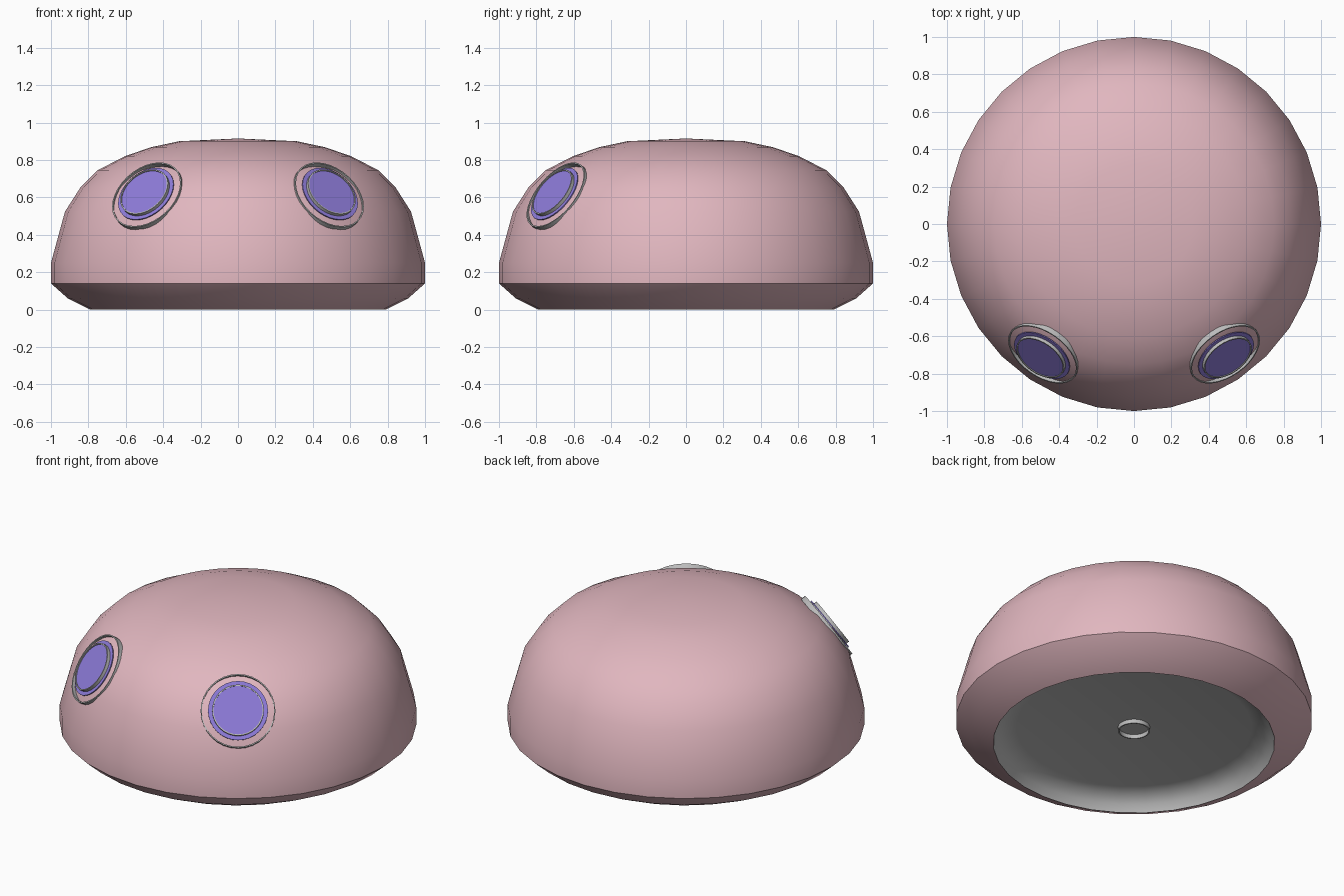
import bpy, bmesh, math
from mathutils import Vector

if "Cube" in bpy.data.objects:
    bpy.data.objects.remove(bpy.data.objects["Cube"])


def material(name, color):
    m = bpy.data.materials.new(name)
    m.use_nodes = True
    m.diffuse_color = (*color, 1)
    m.node_tree.nodes["Principled BSDF"].inputs["Base Color"].default_value = (*color, 1)
    return m


PINK = material("soft pink", (0.75, 0.47, 0.52))
GREY = material("light grey", (0.5, 0.5, 0.5))
VIOLET = material("violet", (0.27, 0.2, 0.7))


def lathe(name, profile, mat, closed=False, segments=32):
    """Spin (radius, height) points around z; zero radius makes a pole."""
    bm = bmesh.new()
    rings = []
    for r, z in profile:
        if r == 0:
            rings.append([bm.verts.new((0, 0, z))] * segments)
            continue
        angles = [math.tau * i / segments for i in range(segments)]
        rings.append([bm.verts.new((r * math.cos(a), r * math.sin(a), z)) for a in angles])
    pairs = list(zip(rings, rings[1:]))
    if closed:
        pairs.append((rings[-1], rings[0]))
    for low, high in pairs:
        for i in range(segments):
            j = (i + 1) % segments
            corners = dict.fromkeys([low[i], low[j], high[j], high[i]])
            bm.faces.new(list(corners))
    mesh = bpy.data.meshes.new(name)
    bm.to_mesh(mesh)
    bm.free()
    mesh.materials.append(mat)
    obj = bpy.data.objects.new(name, mesh)
    bpy.context.collection.objects.link(obj)
    bpy.ops.object.select_all(action="DESELECT")
    obj.select_set(True)
    bpy.context.view_layer.objects.active = obj
    bpy.ops.object.shade_smooth_by_angle(angle=math.radians(40))
    return obj


# Domed body shell, open underneath
lathe("body_dome", [(0.79, 0), (0.91, 0.06), (1, 0.14), (1, 0.25), (0.925, 0.524),
                    (0.843, 0.652), (0.75, 0.745), (0.605, 0.82), (0.465, 0.868),
                    (0.315, 0.9), (0, 0.915)], PINK)

# Hollow underside and its small central collar
lathe("underside_dish", [(0, 0.1), (0.66, 0.1), (0.72, 0.085), (0.77, 0.045), (0.79, 0)], GREY)
lathe("underside_collar", [(0.09, 0.1), (0.09, 0.075), (0.083, 0.075), (0.083, 0.1)], GREY, True)


def tube(name, radius, low, high):
    inner = radius - 0.007
    return lathe(name, [(radius, low), (radius, high), (inner, high), (inner, low)], GREY, True)


def disc(name, radius, height, mat):
    return lathe(name, [(radius, height - 0.006), (radius, height), (0, height)], mat)


# Eyes: a thin outer ring, a violet iris and a rimmed lens, tilted onto the dome
for side, sign in (("left", 1), ("right", -1)):
    parts = [tube(side + "_eye_outer_ring", 0.21, -0.015, 0.016),
             disc(side + "_eye_iris", 0.168, 0.026, VIOLET),
             tube(side + "_eye_inner_ring", 0.145, 0, 0.045),
             disc(side + "_eye_lens", 0.14, 0.04, VIOLET)]
    normal = Vector((0.475 * sign, -0.672, 0.566))
    for part in parts:
        part.location = (0.481 * sign, -0.687, 0.605)
        part.rotation_mode = "QUATERNION"
        part.rotation_quaternion = normal.to_track_quat("Z", "Y")
